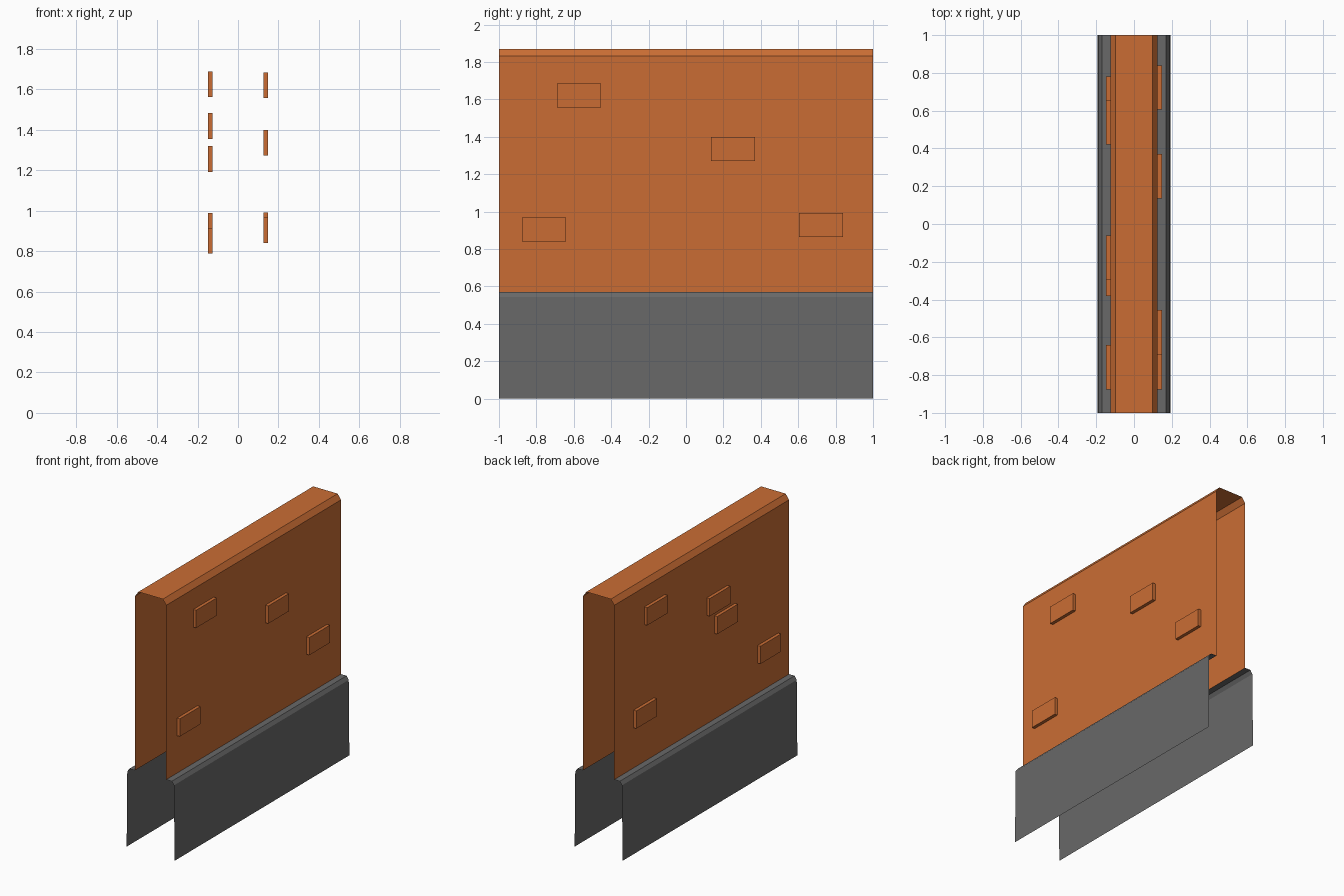
import bpy

if "Cube" in bpy.data.objects:
    bpy.data.objects.remove(bpy.data.objects["Cube"])

HALF = 1.0  # half length of the wall along y


def material(name, rgb):
    m = bpy.data.materials.new(name)
    m.diffuse_color = (*rgb, 1)
    m.use_nodes = True
    m.node_tree.nodes["Principled BSDF"].inputs["Base Color"].default_value = m.diffuse_color
    return m


def mesh_object(name, verts, faces, mat):
    me = bpy.data.meshes.new(name)
    me.from_pydata(verts, [], faces)
    me.materials.append(mat)
    ob = bpy.data.objects.new(name, me)
    bpy.context.collection.objects.link(ob)
    return ob


def strip(name, profile, mat):
    """Open sheet: (x, z) profile, counter-clockwise, swept along y."""
    verts = [(x, y, z) for x, z in profile for y in (-HALF, HALF)]
    faces = [(2 * i, 2 * i + 1, 2 * i + 3, 2 * i + 2) for i in range(len(profile) - 1)]
    return mesh_object(name, verts, faces, mat)


def brick(name, side, y0, z0, mat):
    """Thin raised brick on the wall face of the given side (+1 / -1)."""
    x0, x1 = sorted((side * WALL_X, side * (WALL_X + 0.023)))
    verts = [(x, y, z) for x in (x0, x1) for y in (y0, y0 + 0.235) for z in (z0, z0 + 0.128)]
    faces = [(0, 1, 3, 2), (4, 6, 7, 5), (0, 4, 5, 1),
             (2, 3, 7, 6), (0, 2, 6, 4), (1, 5, 7, 3)]
    return mesh_object(name, verts, faces, mat)


orange = material("brick_orange", (0.59, 0.152, 0.034))
grey = material("stone_grey", (0.14, 0.14, 0.14))
WALL_X = 0.125

# wall shell with chamfered top, open at the ends and below
half = [(WALL_X, 0.57), (WALL_X, 1.832), (0.098, 1.87)]
strip("wall_shell", half + [(-x, z) for x, z in reversed(half)], orange)

# footing skirts with a chamfered ledge on both sides
skirt = [(0.192, 0), (0.187, 0.545), (0.17, 0.57), (WALL_X, 0.57)]
strip("footing_right", skirt, grey)
strip("footing_left", [(-x, z) for x, z in reversed(skirt)], grey)

# raised bricks: lower corner (y, z) on each side
bricks = {
    1: [(-0.69, 1.556), (0.135, 1.272), (-0.877, 0.841), (0.605, 0.864)],
    -1: [(0.42, 1.561), (-0.295, 1.354), (-0.382, 1.191), (-0.876, 0.787), (0.545, 0.861)],
}
for side, spots in bricks.items():
    for i, (y, z) in enumerate(spots, 1):
        brick(f"brick_{'right' if side > 0 else 'left'}_{i}", side, y, z, orange)
